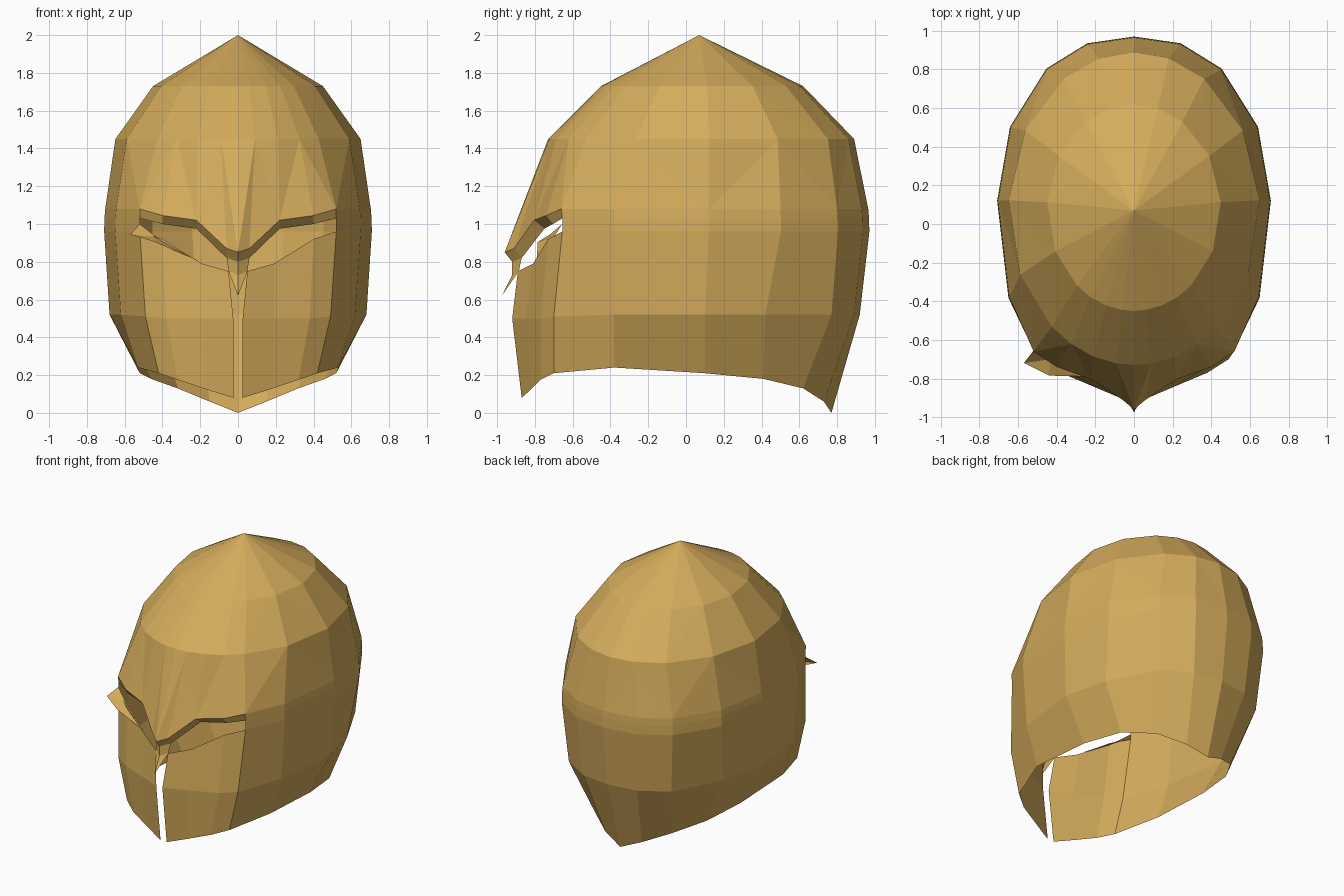
import bpy, math

if "Cube" in bpy.data.objects:
    bpy.data.objects.remove(bpy.data.objects["Cube"])

gold = bpy.data.materials.new("gold")
gold.diffuse_color = (0.66, 0.41, 0.105, 1)
gold.use_nodes = True
gold.node_tree.nodes["Principled BSDF"].inputs["Base Color"].default_value = gold.diffuse_color


def part(name, verts, faces, mirror=True):
    me = bpy.data.meshes.new(name)
    me.from_pydata(verts, [], faces)
    me.materials.append(gold)
    ob = bpy.data.objects.new(name, me)
    bpy.context.collection.objects.link(ob)
    if mirror:
        mod = ob.modifiers.new("mirror", 'MIRROR')
        mod.use_clip = True
        mod.merge_threshold = 0.002
    return ob


def loft(name, rings):
    """Skin a stack of equal length half rings, listed top to bottom."""
    n = len(rings[0])
    faces = [(r * n + i, r * n + i + 1, (r + 1) * n + i + 1, (r + 1) * n + i)
             for r in range(len(rings) - 1) for i in range(n - 1)]
    return part(name, [p for ring in rings for p in ring], faces)


# Half rings run from the middle of the back round to the front
angles = [0, 16, 34, 60, 87, 115, 139, 150, 161, 172, 180]


def ellipse(rx, ry, cy, z, turn=0):
    return [(rx * math.sin(math.radians(a)), cy + ry * math.cos(math.radians(a)), z)
            for a in angles]


plan = [(0, .965), (.24, .93), (.45, .8), (.637, .5), (.703, .12), (.645, -.38)]
brow = [(.52, -.66, 1.08), (.4, -.74, 1.045), (.22, -.805, 1.02),
        (.06, -.91, .87), (0, -.96, .85)]
under = [(.52, -.655, 1.03), (.4, -.705, 1.0), (.22, -.75, .975),
         (.06, -.87, .82), (0, -.92, .8)]
rim = [(x, y, 1.08) for x, y in plan] + brow

# Crown: pointed cap, upper band and deep band down to the brow
ring_a = ellipse(.45, .535, .085, 1.73)
ring_b = ellipse(.65, .81, .08, 1.45)
crown = [(0, .07, 2.0)] + ring_a + ring_b + rim
n = len(rim)
faces = [(0, 1 + i, 2 + i) for i in range(n - 1)]
for r in range(2):
    for i in range(n - 1):
        a, b = 1 + r * n + i, 1 + (r + 1) * n + i
        # Alternating diagonals give the diamond facets
        if i % 2:
            faces += [(a, b, b + 1), (a, b + 1, a + 1)]
        else:
            faces += [(a, b, a + 1), (a + 1, b, b + 1)]
part("crown", crown, faces)

# Brow strip sloping inward under the crown edge
loft("brow_strip", [brow, under])

# Side and back wall
wall_corner = [(.52, -.66, 1.08), (.52, -.655, 1.03), (.52, -.655, .96), (.49, -.7, .51), (.42, -.7, .21)]
wall = [[(x, y, 1.08) for x, y in plan],
        [(x * 1.006, y * 1.004, 1.03) for x, y in plan],
        [(x * 1.008, y * 1.006, .96) for x, y in plan],
        [(0, .92, .52), (.22, .89, .52), (.42, .77, .52), (.6, .42, .52),
         (.68, .1, .52), (.62, -.38, .52)],
        [(0, .77, 0), (.15, .73, .06), (.32, .62, .13), (.46, .41, .18),
         (.52, .1, .21), (.53, -.38, .24)]]
loft("side_and_back_wall", [ring + [c] for ring, c in zip(wall, wall_corner)])

# Cheek plates below the eye openings, split by a narrow slot
loft("cheek_plate", [
    [(.52, -.655, .96), (.4, -.73, .92), (.19, -.81, .79), (.05, -.89, .75)],
    [(.49, -.7, .51), (.38, -.77, .5), (.19, -.85, .5), (.025, -.92, .5)],
    [(.42, -.7, .21), (.32, -.77, .175), (.17, -.82, .125), (.025, -.87, .08)]])

# Nose guard hanging from the brow
part("nose_guard",
     [(0, -.92, .8), (.06, -.87, .82), (.05, -.885, .75), (0, -.92, .73), (0, -.975, .62)],
     [(0, 3, 2, 1), (3, 4, 2)])

# Bent sliver at the corner of the left eye opening
part("bent_sliver",
     [(-.52, -.655, 1.0), (-.57, -.72, .945), (-.44, -.785, .905),
      (-.43, -.7, .93), (-.22, -.79, .81), (-.52, -.66, .94)],
     [(0, 1, 3), (1, 2, 3), (2, 4, 3), (1, 5, 3)], mirror=False)
